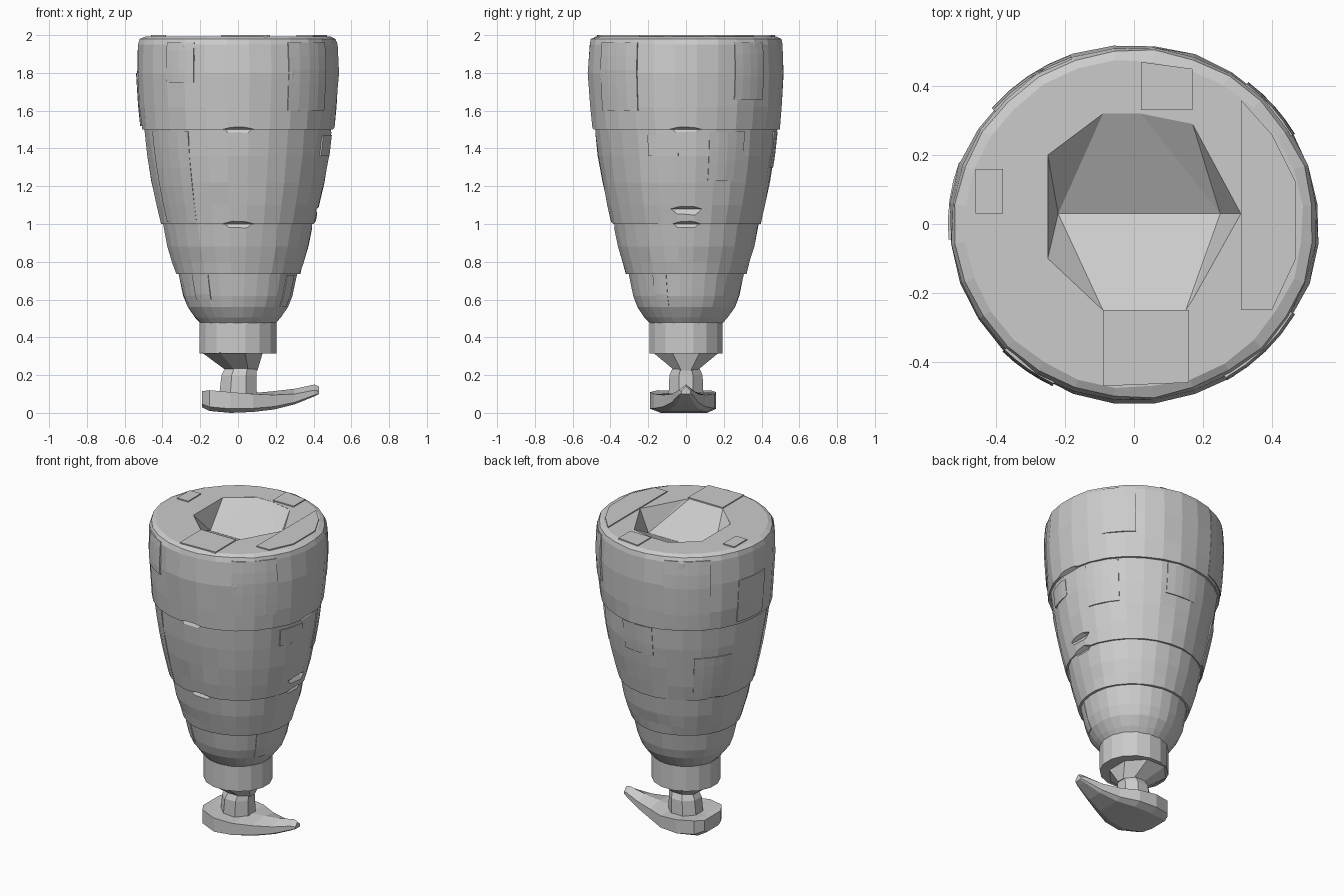
import bpy, bmesh, math, random
from mathutils import Vector

if "Cube" in bpy.data.objects:
    bpy.data.objects.remove(bpy.data.objects["Cube"])

random.seed(4)
SIDES, YS = 28, 0.97


def finish(name, bm):
    bmesh.ops.recalc_face_normals(bm, faces=bm.faces)
    me = bpy.data.meshes.new(name)
    bm.to_mesh(me)
    bm.free()
    ob = bpy.data.objects.new(name, me)
    bpy.context.collection.objects.link(ob)
    return ob


def loft(name, rings):
    """Closed solid through rings with equal point counts."""
    bm = bmesh.new()
    vs = [[bm.verts.new(p) for p in r] for r in rings]
    n = len(vs[0])
    for a, b in zip(vs, vs[1:]):
        for i in range(n):
            j = (i + 1) % n
            bm.faces.new((a[i], a[j], b[j], b[i]))
    bm.faces.new(vs[0])
    bm.faces.new(vs[-1])
    return finish(name, bm)


def ring(rx, ry, z, n=SIDES, cx=0.0, cy=0.0, jit=0.0):
    out = []
    for i in range(n):
        a = 2 * math.pi * (i + 0.5) / n
        k = 1 + random.uniform(-jit, jit)
        out.append((cx + rx * k * math.cos(a), cy + ry * k * math.sin(a), z))
    return out


def hull(name, pts):
    bm = bmesh.new()
    for p in pts:
        bm.verts.new(p)
    bmesh.ops.convex_hull(bm, input=bm.verts)
    return finish(name, bm)


def cut(ob, cutter):
    m = ob.modifiers.new("cut", "BOOLEAN")
    m.operation, m.solver, m.object = "DIFFERENCE", "EXACT", cutter
    cutter.hide_render = True
    bpy.context.view_layer.objects.active = ob
    bpy.ops.object.modifier_apply(modifier=m.name)


# Tapered body in four stepped bands: (radius, height)
BANDS = {
    "body_top_band": [(.512, 1.5), (.525, 1.62), (.536, 1.8), (.531, 1.95), (.52, 1.98), (.49, 1.993)],
    "body_upper_band": [(.408, 1.0), (.432, 1.1), (.458, 1.22), (.482, 1.36), (.498, 1.5)],
    "body_lower_band": [(.33, .735), (.35, .8), (.374, .88), (.397, 1.0)],
    "body_bottom_band": [(.2, .475), (.228, .505), (.268, .56), (.291, .62), (.316, .735)],
}
bands = {}
for name, prof in BANDS.items():
    bands[name] = loft(name, [ring(r, r * YS, z, jit=.008) for r, z in prof])

# Faceted pit in the top
rim = [(-.25, .2), (-.09, .32), (.02, .32), (.17, .29), (.31, .03),
       (.17, -.22), (.15, -.25), (-.09, -.25), (-.25, -.1)]
pit = hull("pit_cutter", [(x, y, z) for x, y in rim for z in (1.992, 2.02)]
           + [(-.22, .03, 1.85), (.25, .03, 1.85)])
cut(bands["body_top_band"], pit)
bpy.data.objects.remove(pit)


def radius_at(z):
    for prof in BANDS.values():
        for (r0, z0), (r1, z1) in zip(prof, prof[1:]):
            if z0 <= z <= z1:
                return r0 + (r1 - r0) * (z - z0) / (z1 - z0)
    return .3


# Carved scallops along the band joints
for ang, z, w in ((-90, 1.5, .11), (-90, 1.0, .11), (0, 1.5, .12), (0, 1.0, .1), (0, 1.08, .11)):
    a = math.radians(ang)
    c = Vector((math.cos(a), math.sin(a) * YS, 0)) * radius_at(z)
    t, n = Vector((-math.sin(a), math.cos(a), 0)), Vector((math.cos(a), math.sin(a), 0))
    up = Vector((0, 0, 1))
    c.z = z
    pts = [c + t * w, c - t * w, c + n * .1 + t * w, c + n * .1 - t * w,
           c - n * .025 + t * w * .5, c - n * .025 - t * w * .5,
           c + n * .03 + up * .03, c + n * .03 - up * .1,
           c - t * w * .4 - up * .07 + n * .01, c + t * w * .4 - up * .07 + n * .01]
    cutter = hull("scallop_cutter", pts)
    for name, prof in BANDS.items():
        if prof[0][1] - .01 < z < prof[-1][1] + .01:
            cut(bands[name], cutter)
    bpy.data.objects.remove(cutter)


# Slightly raised planks on the body: start angle, end angle, bottom, top
PLANKS = [(205, 238, 1.01, 1.49), (335, 355, 1.36, 1.47), (15, 40, 1.23, 1.49),
          (300, 330, 1.6, 1.96), (225, 244, 1.75, 1.96), (30, 52, 1.66, 1.96),
          (110, 140, 1.52, 1.96), (160, 185, 1.52, 1.8), (75, 100, 1.3, 1.49),
          (220, 240, .6, .73), (325, 340, .56, .73), (130, 160, 1.01, 1.3)]
for a0, a1, z0, z1 in PLANKS:
    rows = []
    for k in range(6):
        z = z0 + (z1 - z0) * k / 5
        r = radius_at(z)
        angs = [math.radians(a0 + (a1 - a0) * i / 4) for i in range(5)]
        row = [((r + .004) * math.cos(a), (r + .004) * YS * math.sin(a), z) for a in angs]
        row += [((r - .03) * math.cos(a), (r - .03) * YS * math.sin(a), z) for a in reversed(angs)]
        rows.append(row)
    loft("body_plank", rows)

# Thin plates on the top face
PLATES = {
    "top_square_plate": [(-.46, .03), (-.38, .03), (-.38, .16), (-.46, .16)],
    "top_front_plate": [(-.09, -.47), (.16, -.46), (.16, -.25), (-.09, -.25)],
    "top_right_plate": [(.31, -.25), (.4, -.25), (.47, -.1), (.47, .12), (.4, .26), (.31, .36)],
    "top_back_plate": [(.02, .33), (.17, .33), (.17, .45), (.02, .47)],
}
for name, outline in PLATES.items():
    loft(name, [[(x, y, z) for x, y in outline] for z in (1.985, 2.0)])

# Collar, off-centre cone and short stem
loft("collar", [ring(.207, .197, z, 16) for z in (.315, .478)])
loft("ankle_cone", [ring(.09, .065, .225, 8, cx=.02), ring(.175, .19, .32, 8, cx=-.03)])
loft("ankle_stem", [ring(.108, .1, .09, 8), ring(.1, .095, .2, 8, cx=.005),
                    ring(.09, .075, .24, 8, cx=.015)])

# Foot lofted from heel to raised toe:
# x, near y, far y, bottom z, edge z, middle z
FOOT = [(-.19, -.09, .08, .03, .115, .115), (-.15, -.15, .13, .01, .12, .115),
        (-.04, -.19, .16, 0, .11, .1), (.08, -.17, .15, .005, .1, .105),
        (.19, -.12, .1, .018, .095, .115), (.3, -.075, .065, .045, .1, .128),
        (.405, -.04, .035, .088, .12, .15), (.43, -.025, .025, .1, .115, .14)]
rings = []
for x, y0, y1, zb, ze, zm in FOOT:
    zs = zb + (ze - zb) * .2
    rings.append([(x, y0 * .7, zb), (x, y1 * .7, zb), (x, y1, zs), (x, y1, ze),
                  (x, 0, zm), (x, y0, ze), (x, y0, zs)])
loft("foot", rings)
